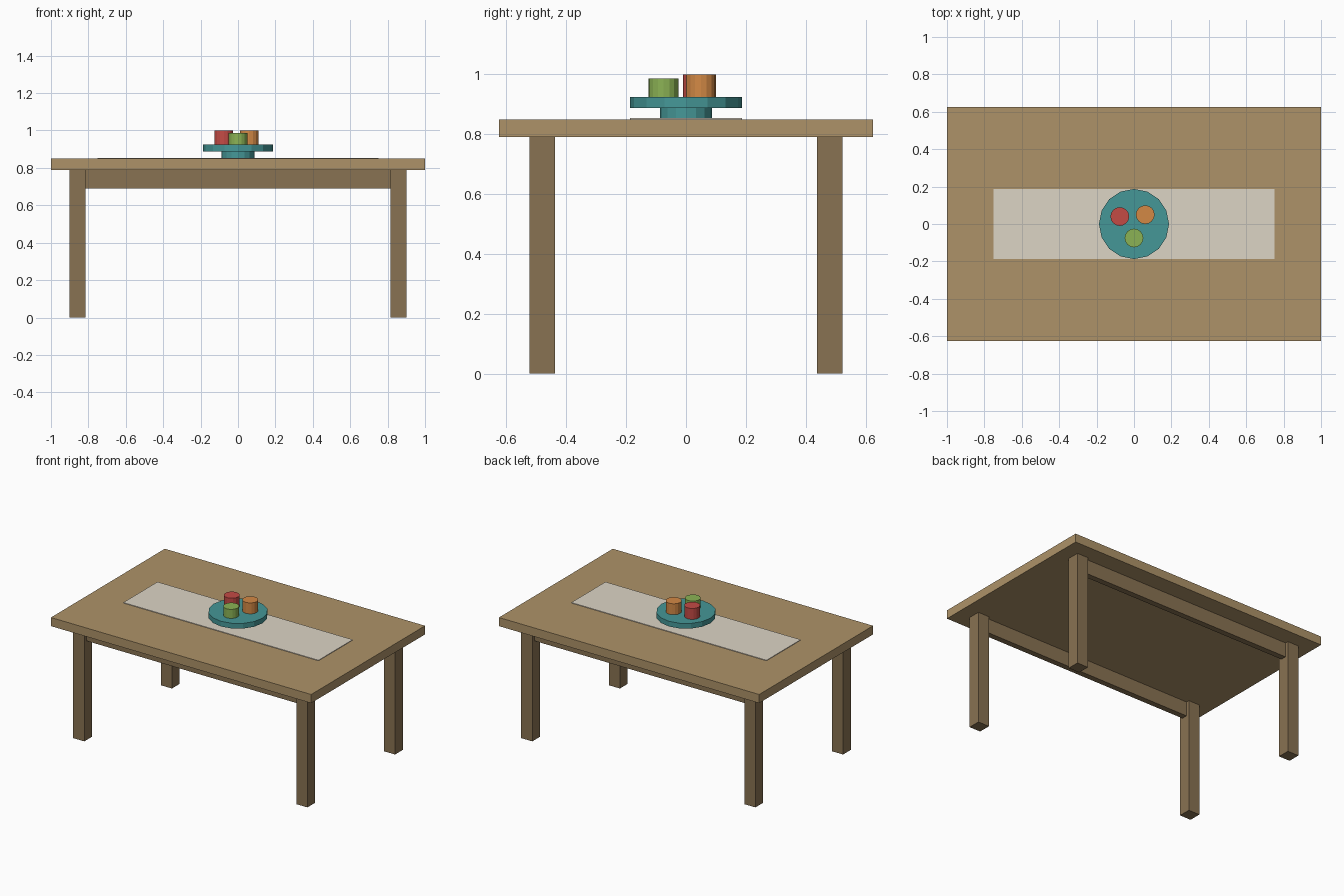
import bpy, math

if "Cube" in bpy.data.objects:
    bpy.data.objects.remove(bpy.data.objects["Cube"])

def material(name, rgb):
    m = bpy.data.materials.new(name)
    m.diffuse_color = (*rgb, 1)
    m.use_nodes = True
    m.node_tree.nodes["Principled BSDF"].inputs["Base Color"].default_value = m.diffuse_color
    return m

WOOD = material("top_wood", (0.42, 0.29, 0.14))
DARK = material("leg_wood", (0.25, 0.17, 0.085))
CLOTH = material("cloth", (0.72, 0.66, 0.56))
TEAL = material("teal", (0.06, 0.31, 0.31))
RED = material("red", (0.55, 0.07, 0.06))
ORANGE = material("orange", (0.65, 0.25, 0.06))
GREEN = material("green", (0.26, 0.45, 0.09))

def box(name, x, y, z, mat):
    """Box from (min, max) ranges."""
    bpy.ops.mesh.primitive_cube_add(size=1, location=[sum(r) / 2 for r in (x, y, z)])
    o = bpy.context.object
    o.scale = [r[1] - r[0] for r in (x, y, z)]
    bpy.ops.object.transform_apply(location=False, rotation=False, scale=True)
    o.name = name
    o.data.materials.append(mat)

def cylinder(name, x, y, r, z0, z1, sides, mat):
    bpy.ops.mesh.primitive_cylinder_add(vertices=sides, radius=r, depth=z1 - z0,
                                        location=(x, y, (z0 + z1) / 2))
    o = bpy.context.object
    o.name = name
    o.data.materials.append(mat)

# Table top and cloth runner
box("table_top", (-1, 1), (-0.625, 0.625), (0.79, 0.85), WOOD)
box("table_runner", (-0.75, 0.75), (-0.1875, 0.1875), (0.85, 0.854), CLOTH)

# Legs and the two long aprons
for sy, end in ((-1, "front"), (1, "back")):
    for sx, side in ((-1, "left"), (1, "right")):
        cx, cy, h = sx * 0.8575, sy * 0.481, 0.0425
        box(f"{end}_{side}_leg", (cx - h, cx + h), (cy - h, cy + h), (0, 0.79), DARK)
    cy = sy * 0.481
    box(f"{end}_apron", (-0.815, 0.815), (cy - 0.02, cy + 0.02), (0.69, 0.79), DARK)

# Serving stand: foot and plate
cylinder("stand_foot", 0, 0, 0.0875, 0.85, 0.888, 16, TEAL)
cylinder("stand_plate", 0, 0, 0.1875, 0.888, 0.924, 16, TEAL)

# Cups on the plate
for name, x, y, top, mat in (("red_cup", -0.076, 0.04, 1.0, RED),
                             ("orange_cup", 0.06, 0.05, 1.0, ORANGE),
                             ("green_cup", 0, -0.075, 0.987, GREEN)):
    cylinder(name, x, y, 0.05, 0.924, top, 16, mat)
